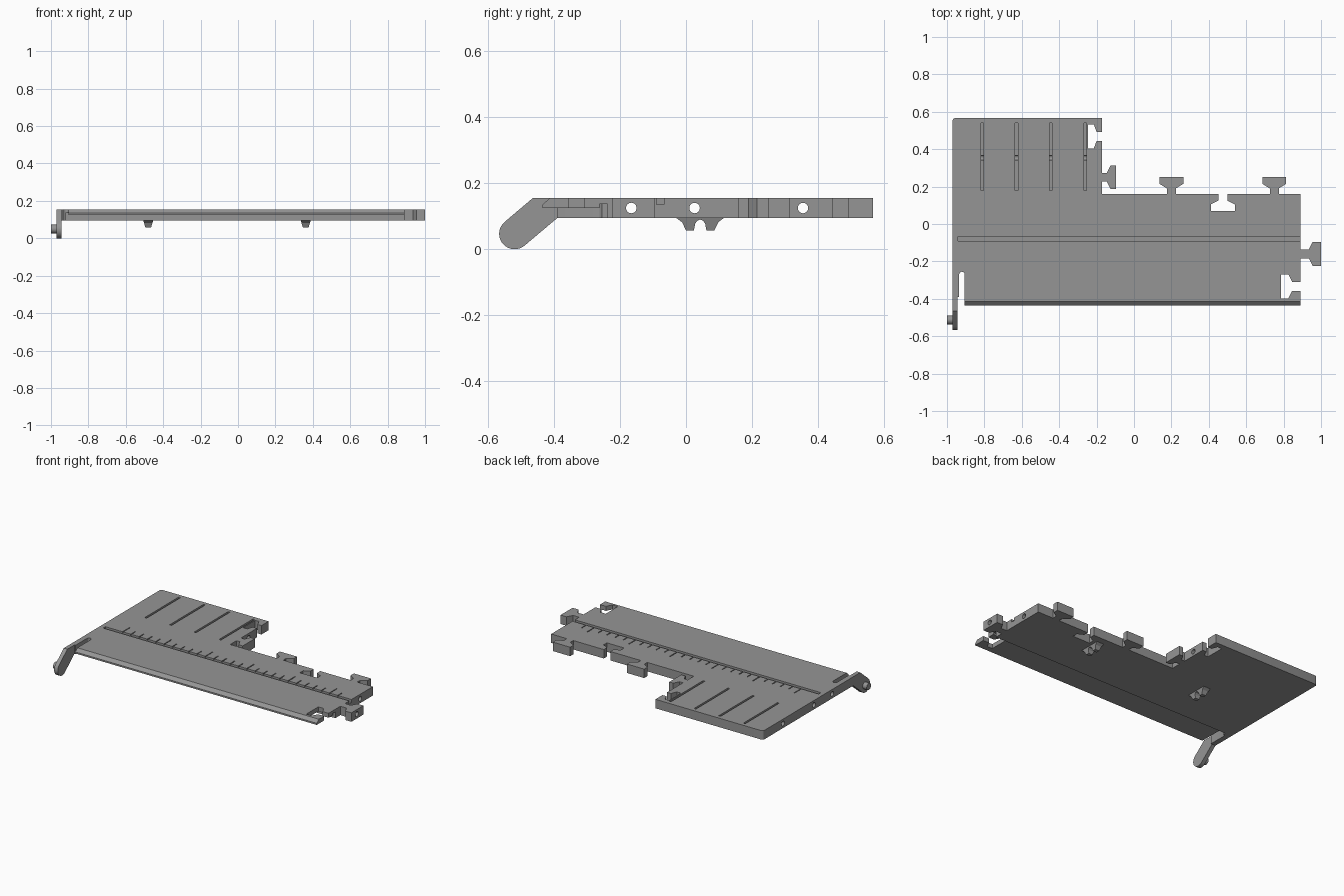
import bpy, bmesh, math
from mathutils import Vector

if "Cube" in bpy.data.objects:
    bpy.data.objects.remove(bpy.data.objects["Cube"])

grey = bpy.data.materials.new("grey plastic")
grey.diffuse_color = (0.3, 0.3, 0.3, 1)
grey.use_nodes = True
grey.node_tree.nodes["Principled BSDF"].inputs["Base Color"].default_value = grey.diffuse_color

BOT, TOP = 0.095, 0.155


def finish(name, bm):
    bmesh.ops.recalc_face_normals(bm, faces=bm.faces)
    me = bpy.data.meshes.new(name)
    bm.to_mesh(me)
    bm.free()
    me.materials.append(grey)
    ob = bpy.data.objects.new(name, me)
    bpy.context.collection.objects.link(ob)
    return ob


def prism(name, pts, vec):
    """Extrude a closed 3D outline along vec."""
    bm = bmesh.new()
    face = bm.faces.new([bm.verts.new(p) for p in pts])
    res = bmesh.ops.extrude_face_region(bm, geom=[face])
    bmesh.ops.translate(bm, vec=vec, verts=[v for v in res["geom"] if isinstance(v, bmesh.types.BMVert)])
    return finish(name, bm)


def boxes(name, ranges):
    """Several separate boxes in one mesh, each (x0, x1, y0, y1, z0, z1)."""
    bm = bmesh.new()
    for x0, x1, y0, y1, z0, z1 in ranges:
        vs = bmesh.ops.create_cube(bm, size=1)["verts"]
        for v in vs:
            v.co = Vector(((x0 + x1) / 2 + v.co.x * (x1 - x0),
                           (y0 + y1) / 2 + v.co.y * (y1 - y0),
                           (z0 + z1) / 2 + v.co.z * (z1 - z0)))
    return finish(name, bm)


def cut(target, cutter):
    mod = target.modifiers.new("cut", 'BOOLEAN')
    mod.operation, mod.solver, mod.object = 'DIFFERENCE', 'EXACT', cutter
    bpy.context.view_layer.objects.active = target
    bpy.ops.object.modifier_apply(modifier=mod.name)
    bpy.data.objects.remove(cutter)


# Connector outline: distance out from the edge, half width
def connector(depth, head, neck):
    half = [(0, 0.024), (neck, 0.024), (head, 0.064), (depth, 0.064)]
    return half, [(d, -w) for d, w in reversed(half)]


def on_edge(origin, along, out, depth, head, neck):
    a, b = connector(depth, head, neck)
    o, t, n = Vector(origin), Vector(along), Vector(out)
    return [tuple(o + n * d - t * w) for d, w in a + b]


# Plate outline, counter-clockwise, with arm slot, tabs and sockets
UP, LEFT = (0, 1), (-1, 0)
out = [(-0.905, -0.435), (0.89, -0.435)]
out += on_edge((0.89, -0.333), UP, (-1, 0), 0.105, 0.065, 0.045)
out += on_edge((0.89, -0.16), UP, (1, 0), 0.11, 0.065, 0.045)
out += [(0.89, 0.16)]
out += on_edge((0.75, 0.16), LEFT, (0, 1), 0.09, 0.055, 0.03)
out += on_edge((0.475, 0.16), LEFT, (0, -1), 0.09, 0.055, 0.035)
out += on_edge((0.20, 0.16), LEFT, (0, 1), 0.09, 0.055, 0.03)
out += [(-0.17, 0.16)]
out += on_edge((-0.17, 0.25), UP, (1, 0), 0.075, 0.045, 0.025)
out += on_edge((-0.17, 0.468), UP, (-1, 0), 0.075, 0.045, 0.03)
out += [(-0.17, 0.567)]
out += [(-0.955 + 0.015 * math.cos(math.radians(a)), 0.552 + 0.015 * math.sin(math.radians(a)))
        for a in (90, 120, 150, 180)]
out += [(-0.97, -0.39), (-0.935, -0.39)]
out += [(-0.92 + 0.015 * math.cos(math.radians(a)), -0.27 + 0.015 * math.sin(math.radians(a)))
        for a in range(180, -1, -30)]
plate = prism("plate", [(x, y, BOT) for x, y in out], (0, 0, TOP - BOT))

# Thin front lip with a relief groove underneath
under = [(-0.6, 0.05), (-0.6, 0.125), (-0.262, 0.125), (-0.262, 0.137), (-0.238, 0.137), (-0.238, 0.05)]
cut(plate, prism("undercut", [(-0.92, y, z) for y, z in under], (2.2, 0, 0)))

# Chamfer along the front edge
cham = [(-0.412, 0.156), (-0.437, 0.134), (-0.46, 0.134), (-0.46, 0.17), (-0.412, 0.17)]
cut(plate, prism("chamfer", [(-0.92, y, z) for y, z in cham], (2.2, 0, 0)))

# Long measuring groove
cut(plate, boxes("groove", [(-0.94, 1.1, -0.09, -0.066, 0.135, 0.2)]))

# Ruler ticks behind the groove, longer at every fifth
ticks = []
for i in range(27):
    x = -0.81 + i * 0.0615
    ticks.append((x - 0.003, x + 0.003, -0.07, 0.01 if i % 5 == 0 else -0.02, 0.147, 0.2))
cut(plate, boxes("ticks", ticks))

# Slots in the rear area
cut(plate, boxes("slots", [(x - 0.007, x + 0.007, 0.18, 0.54, 0.135, 0.2)
                           for x in (-0.812, -0.628, -0.445, -0.26)]))

# Lengthwise rod holes
for y in (-0.166, 0.026, 0.355):
    ring = [(-1.2, y + 0.016 * math.cos(a * math.pi / 12), 0.125 + 0.016 * math.sin(a * math.pi / 12))
            for a in range(24)]
    cut(plate, prism("rod_hole", ring, (2.4, 0, 0)))

# Hanging arm at the front left, with a rounded end
arm = [(-0.39, BOT), (-0.39, TOP), (-0.465, TOP)]
arm += [(-0.52 + 0.047 * math.cos(math.radians(a)), 0.047 + 0.047 * math.sin(math.radians(a)))
        for a in range(129, 310, 12)]
arm_ob = prism("pivot_arm", [(-0.97, y, z) for y, z in arm], (0.027, 0, 0))

# Pivot peg on the arm
peg = prism("pivot_peg", [(-1.0, -0.513 + 0.023 * math.cos(a * math.pi / 12),
                           0.05 + 0.023 * math.sin(a * math.pi / 12)) for a in range(24)], (0.035, 0, 0))

# Snap clips under the plate, tapered toward the tips
clip = [(-0.03, 0.097), (-0.03, 0.095), (-0.012, 0.082), (0, 0.057), (0.024, 0.057), (0.028, 0.078),
        (0.035, 0.087), (0.043, 0.09), (0.051, 0.087), (0.058, 0.078), (0.062, 0.057), (0.086, 0.057),
        (0.098, 0.082), (0.115, 0.095), (0.115, 0.097)]
for side, x in (("left", -0.48), ("right", 0.362)):
    ob = prism(side + "_clip", [(x - 0.027, y, z) for y, z in clip], (0.054, 0, 0))
    for v in ob.data.vertices:
        v.co.x = x + (v.co.x - x) * (1 - 0.45 * (0.097 - v.co.z) / 0.04)

# Smooth shading with sharp edges kept
for ob in bpy.data.objects:
    ob.select_set(True)
bpy.context.view_layer.objects.active = plate
bpy.ops.object.shade_smooth_by_angle(angle=math.radians(25))
